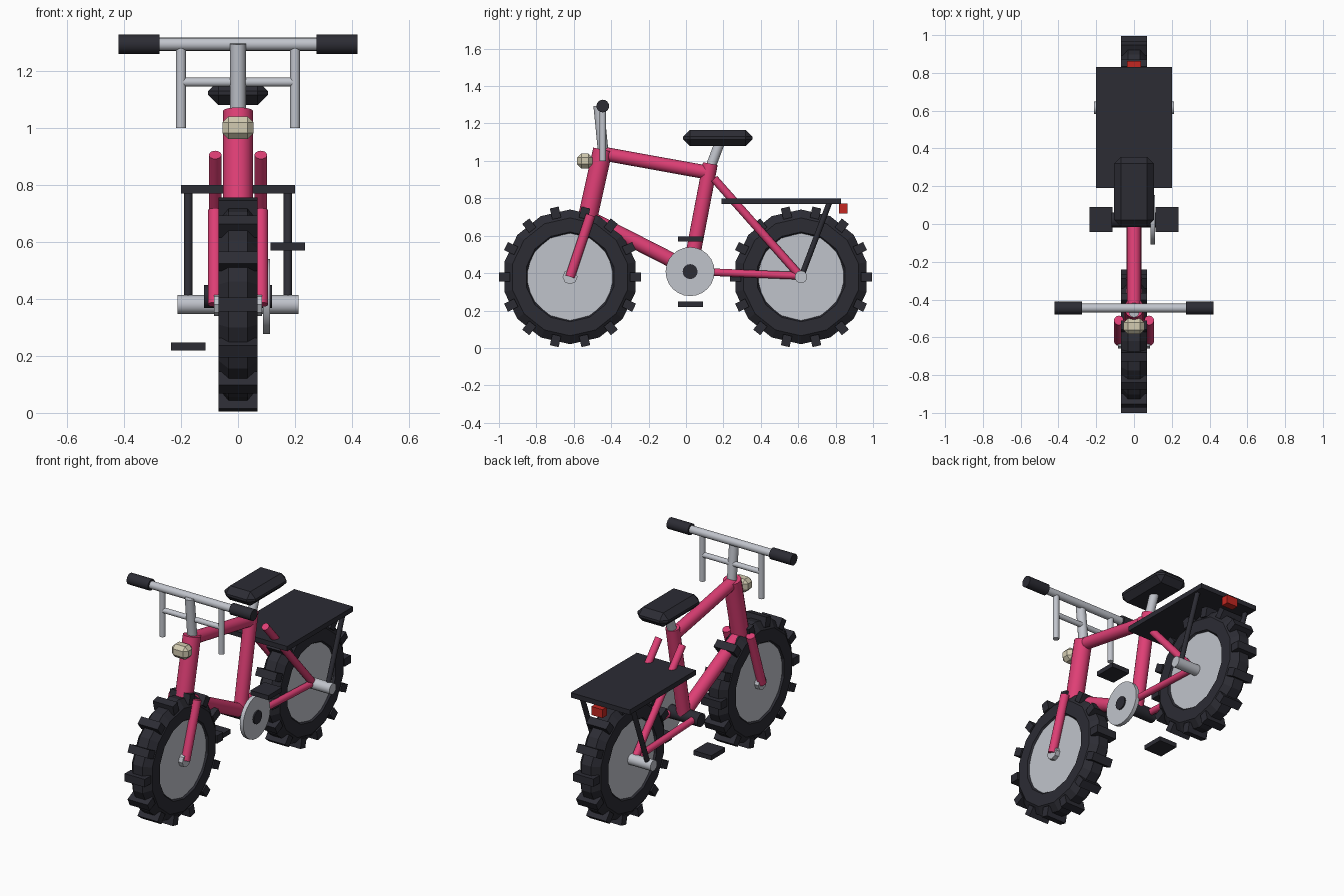
import bpy, bmesh, math
from mathutils import Vector, Matrix

if "Cube" in bpy.data.objects:
    bpy.data.objects.remove(bpy.data.objects["Cube"], do_unlink=True)


def material(name, rgb):
    m = bpy.data.materials.new(name)
    m.use_nodes = True
    m.diffuse_color = (*rgb, 1)
    m.node_tree.nodes["Principled BSDF"].inputs["Base Color"].default_value = (*rgb, 1)
    return m


PINK = material("pink paint", (0.74, 0.05, 0.18))
DARK = material("dark rubber", (0.025, 0.025, 0.034))
SILVER = material("silver metal", (0.53, 0.55, 0.6))
CREAM = material("cream lamp", (0.65, 0.6, 0.44))
RED = material("red lamp", (0.55, 0.02, 0.015))


def finish(name, bm, mat, smooth=True):
    bmesh.ops.recalc_face_normals(bm, faces=bm.faces)
    me = bpy.data.meshes.new(name)
    bm.to_mesh(me)
    bm.free()
    me.materials.append(mat)
    ob = bpy.data.objects.new(name, me)
    bpy.context.collection.objects.link(ob)
    if smooth:
        bpy.ops.object.select_all(action="DESELECT")
        ob.select_set(True)
        bpy.context.view_layer.objects.active = ob
        bpy.ops.object.shade_smooth_by_angle(angle=math.radians(32))
    return ob


def tube(name, a, b, r, mat, sides=16):
    a, b = Vector(a), Vector(b)
    axis = b - a
    bm = bmesh.new()
    bmesh.ops.create_cone(bm, cap_ends=True, segments=sides, radius1=r, radius2=r, depth=axis.length)
    bm.transform(Matrix.Translation((a + b) / 2) @ axis.to_track_quat("Z", "Y").to_matrix().to_4x4())
    return finish(name, bm, mat)


def box(name, center, size, mat, bevel=0):
    bm = bmesh.new()
    bmesh.ops.create_cube(bm, size=1)
    bm.transform(Matrix.Translation(center) @ Matrix.Diagonal((*size, 1)))
    if bevel:
        bmesh.ops.bevel(bm, geom=bm.edges[:], offset=bevel, segments=1, affect="EDGES")
    return finish(name, bm, mat, False)


def wheel(name, y):
    hub = Vector((0, y, 0.38))
    # Chamfered tyre turned around the axle
    profile = [(-.05, .228), (-.068, .24), (-.068, .315), (-.033, .36),
               (.033, .36), (.068, .315), (.068, .24), (.05, .228)]
    bm = bmesh.new()
    n = 14
    rings = []
    for i in range(n):
        t = math.tau * (i + 0.5) / n
        rings.append([bm.verts.new(hub + Vector((x, r * math.cos(t), r * math.sin(t)))) for x, r in profile])
    for i in range(n):
        p, q = rings[i], rings[(i + 1) % n]
        for j in range(len(profile)):
            k = (j + 1) % len(profile)
            bm.faces.new((p[j], p[k], q[k], q[j]))
    # Tread blocks
    for i in range(n):
        made = bmesh.ops.create_cube(bm, size=1)
        m = (Matrix.Translation(hub) @ Matrix.Rotation(math.tau * i / n, 4, "X")
             @ Matrix.Translation((0, 0.35, 0)) @ Matrix.Diagonal((0.136, 0.06, 0.048, 1)))
        bmesh.ops.transform(bm, matrix=m, verts=made["verts"])
    finish(name + "_tyre", bm, DARK, False)
    disc = Vector((0.058, 0, 0))
    tube(name + "_disc", hub - disc, hub + disc, 0.235, SILVER, 12)


wheel("front_wheel", -0.62)
wheel("rear_wheel", 0.615)
tube("front_hub", (-.085, -.62, .38), (.085, -.62, .38), 0.04, SILVER, 8)
tube("rear_axle", (-.212, .615, .38), (.212, .615, .38), 0.033, SILVER)

# Frame
tube("head_tube", (0, -.525, .70), (0, -.445, 1.06), 0.052, PINK)
tube("top_tube", (0, -.45, 1.04), (0, .13, .935), 0.037, PINK)
tube("seat_tube", (0, .02, .41), (0, .13, .985), 0.04, PINK)
tube("down_tube", (0, -.49, .68), (0, .02, .42), 0.04, PINK)
for side, s in (("left", 1), ("right", -1)):
    x = 0.08 * s
    tube(side + "_fork", (x, -.62, .38), (x, -.51, .71), 0.026, PINK)
    tube(side + "_seat_stay", (x, .15, .905), (x, .615, .38), 0.022, PINK)
    tube(side + "_chain_stay", (x, .02, .41), (x, .615, .385), 0.02, PINK)
    # Handlebar sides and rack struts
    tube(side + "_grip", (.275 * s, -.445, 1.293), (.42 * s, -.445, 1.293), 0.034, DARK)
    tube(side + "_bar_post", (.2 * s, -.445, 1.0), (.2 * s, -.445, 1.285), 0.018, SILVER)
    tube(side + "_rack_strut", (.175 * s, .62, .39), (.175 * s, .77, .785), 0.015, DARK)
    # Pedals sit half a turn apart
    box(side + "_pedal", (.175 * s, .024, .408 + .175 * s), (.121, .134, .028), DARK)

# Handlebar
tube("stem", (0, -.44, 1.02), (0, -.467, 1.295), 0.028, SILVER)
tube("handlebar", (-.3, -.445, 1.293), (.3, -.445, 1.293), 0.023, SILVER)
tube("cross_bar", (-.2, -.445, 1.16), (.2, -.445, 1.16), 0.016, SILVER)
box("headlight", (0, -.541, 1.0), (.11, .082, .08), CREAM, 0.022)

# Crank
tube("bottom_bracket", (-.12, .022, .408), (.12, .022, .408), 0.04, DARK)
tube("chainring", (.088, .022, .408), (.112, .022, .408), 0.131, SILVER, 24)

# Saddle and rack
tube("seat_post", (0, .125, .95), (0, .185, 1.11), 0.027, SILVER)
box("saddle", (0, .17, 1.122), (.21, .37, .086), DARK, 0.036)
box("rack", (0, .51, .785), (.4, .64, .03), DARK)
box("tail_light", (0, .84, .745), (.075, .045, .052), RED)
